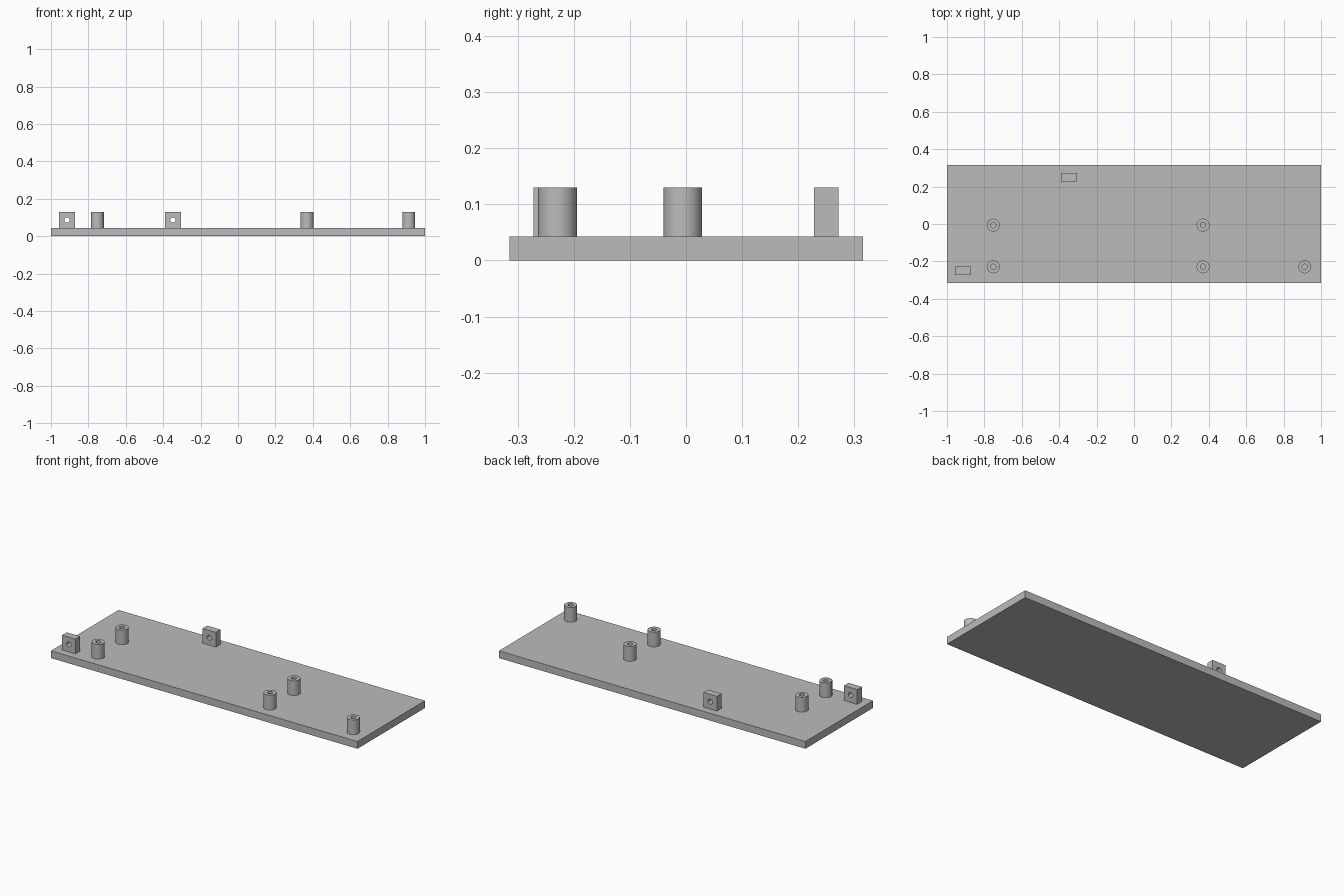
import bpy
import bmesh
from math import cos, sin, tau, radians
from mathutils import Matrix, Vector

cube = bpy.data.objects.get("Cube")
if cube:
    bpy.data.objects.remove(cube)

PLATE_TOP = 0.043
HEIGHT = 0.087          # height of posts and tabs above the plate
HOLE = 0.0145
SEGMENTS = 48

grey = bpy.data.materials.new("plain grey")
grey.use_nodes = True
colour = (0.5, 0.5, 0.5, 1)
grey.diffuse_color = colour
grey.node_tree.nodes["Principled BSDF"].inputs["Base Color"].default_value = colour


def add_object(name, bm, location):
    bmesh.ops.recalc_face_normals(bm, faces=bm.faces)
    mesh = bpy.data.meshes.new(name)
    bm.to_mesh(mesh)
    bm.free()
    mesh.materials.append(grey)
    obj = bpy.data.objects.new(name, mesh)
    obj.location = location
    bpy.context.collection.objects.link(obj)
    bpy.ops.object.select_all(action="DESELECT")
    obj.select_set(True)
    bpy.context.view_layer.objects.active = obj
    bpy.ops.object.shade_smooth_by_angle(angle=radians(30))
    return obj


def bored_block(half_width, depth, square):
    """Round or square block, centred on the origin, with a bore along z."""
    bm = bmesh.new()
    rings = []
    for z, bore in ((-depth / 2, True), (-depth / 2, False),
                    (depth / 2, False), (depth / 2, True)):
        ring = []
        for i in range(SEGMENTS):
            d = Vector((cos(tau * i / SEGMENTS), sin(tau * i / SEGMENTS), 0))
            r = HOLE if bore else half_width
            if square and not bore:
                r /= max(abs(d.x), abs(d.y))
            ring.append(bm.verts.new(d * r + Vector((0, 0, z))))
        rings.append(ring)
    for k in range(4):
        a, b = rings[k], rings[(k + 1) % 4]
        for i in range(SEGMENTS):
            j = (i + 1) % SEGMENTS
            bm.faces.new((a[i], a[j], b[j], b[i]))
    return bm


# Base plate
bm = bmesh.new()
bmesh.ops.create_cube(bm, size=1, matrix=Matrix.Diagonal((2, 0.63, PLATE_TOP, 1)))
add_object("base_plate", bm, (0, 0, PLATE_TOP / 2))

# Hollow standoff posts
mid = PLATE_TOP + HEIGHT / 2
posts = {
    "post_right_front": (-0.752, -0.229),
    "post_right_middle": (-0.752, -0.006),
    "post_left_front": (0.369, -0.229),
    "post_left_middle": (0.369, -0.006),
    "post_far_left": (0.913, -0.229),
}
for name, (x, y) in posts.items():
    add_object(name, bored_block(0.0345, HEIGHT, False), (x, y, mid))

# Upright tabs with a hole running front to back
for name, x, y in (("tab_front", -0.914, -0.25), ("tab_back", -0.348, 0.25)):
    bm = bored_block(HEIGHT / 2, 0.043, True)
    bmesh.ops.rotate(bm, verts=bm.verts, matrix=Matrix.Rotation(radians(90), 3, "X"))
    add_object(name, bm, (x, y, mid))
